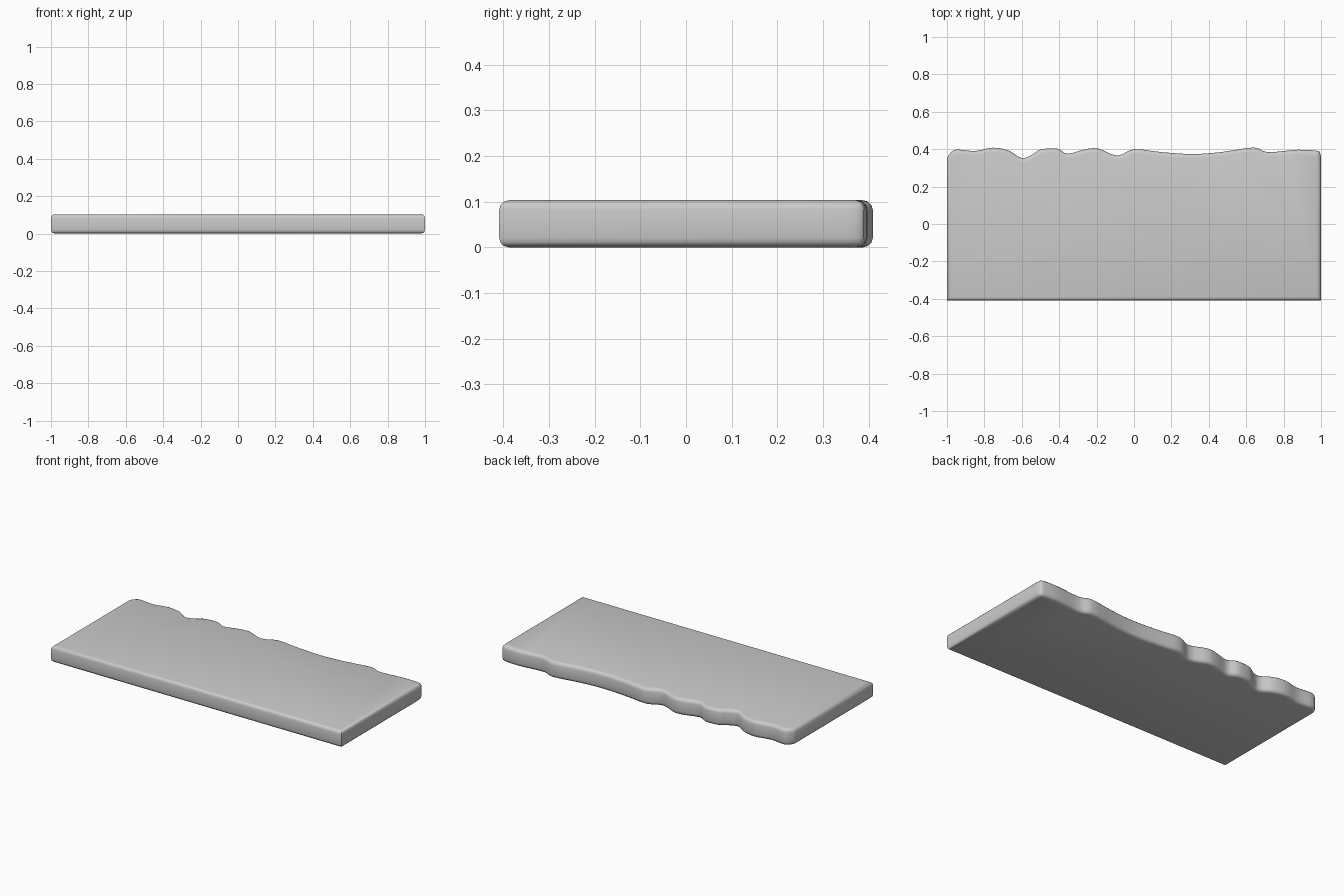
import bpy, bmesh, math
from mathutils import Vector

if "Cube" in bpy.data.objects:
    bpy.data.objects.remove(bpy.data.objects["Cube"])

HEIGHT, ROUND, STEPS = 0.103, 0.021, 3

# Key points of the wavy back edge, left to right
wave = [(-1, .35), (-.985, .375), (-.95, .398), (-.85, .39), (-.755, .408), (-.67, .393),
        (-.6, .352), (-.54, .373), (-.5, .398), (-.41, .403), (-.355, .375),
        (-.26, .40), (-.19, .403), (-.09, .365), (0, .40), (.14, .385),
        (.31, .374), (.47, .385), (.64, .409), (.715, .384), (.875, .397),
        (.975, .392), (.995, .38), (1, .35)]
pts = [Vector(p) for p in wave]


def smooth_path(p, n):
    """Catmull-Rom curve through the points."""
    out = []
    for i in range(len(p) - 1):
        a, b, c, d = p[max(i - 1, 0)], p[i], p[i + 1], p[min(i + 2, len(p) - 1)]
        for k in range(n):
            t = k / n
            out.append(0.5 * (2 * b + (c - a) * t + (2 * a - 5 * b + 4 * c - d) * t * t
                              + (3 * b - a - 3 * c + d) * t ** 3))
    return out + [p[-1]]


# Closed outline, counter-clockwise: straight front and sides, wavy back
outline = [Vector((-1, -.409)), Vector((1, -.409))] + smooth_path(pts, 3)[::-1]


def inset(p, dist):
    """Mitred inward offset of the outline."""
    out = []
    for i, v in enumerate(p):
        e1 = (v - p[i - 1]).normalized()
        e2 = (p[(i + 1) % len(p)] - v).normalized()
        n1, n2 = Vector((-e1.y, e1.x)), Vector((-e2.y, e2.x))
        out.append(v + (n1 + n2) * dist / max(1 + n1.dot(n2), 0.5))
    return out


# Rounded edge profile as (inset, height), bottom to top
arc = [(ROUND * (1 - math.sin(a)), ROUND * (1 - math.cos(a)))
       for a in (math.pi / 2 * k / STEPS for k in range(STEPS + 1))]
profile = arc + [(d, HEIGHT - z) for d, z in reversed(arc)]

# Slab: stacked rings with flat caps
bm = bmesh.new()
rings = [[bm.verts.new((v.x, v.y, z)) for v in inset(outline, d)] for d, z in profile]
count = len(outline)
for lo, hi in zip(rings, rings[1:]):
    for i in range(count):
        j = (i + 1) % count
        bm.faces.new((lo[i], lo[j], hi[j], hi[i]))
caps = [bm.faces.new(rings[0][::-1]), bm.faces.new(rings[-1])]
bmesh.ops.triangulate(bm, faces=caps)
bmesh.ops.recalc_face_normals(bm, faces=bm.faces)
mesh = bpy.data.meshes.new("stone_slab")
bm.to_mesh(mesh)
bm.free()
slab = bpy.data.objects.new("stone_slab", mesh)
bpy.context.collection.objects.link(slab)
bpy.context.view_layer.objects.active = slab
slab.select_set(True)
bpy.ops.object.shade_smooth_by_angle(angle=math.radians(35))
